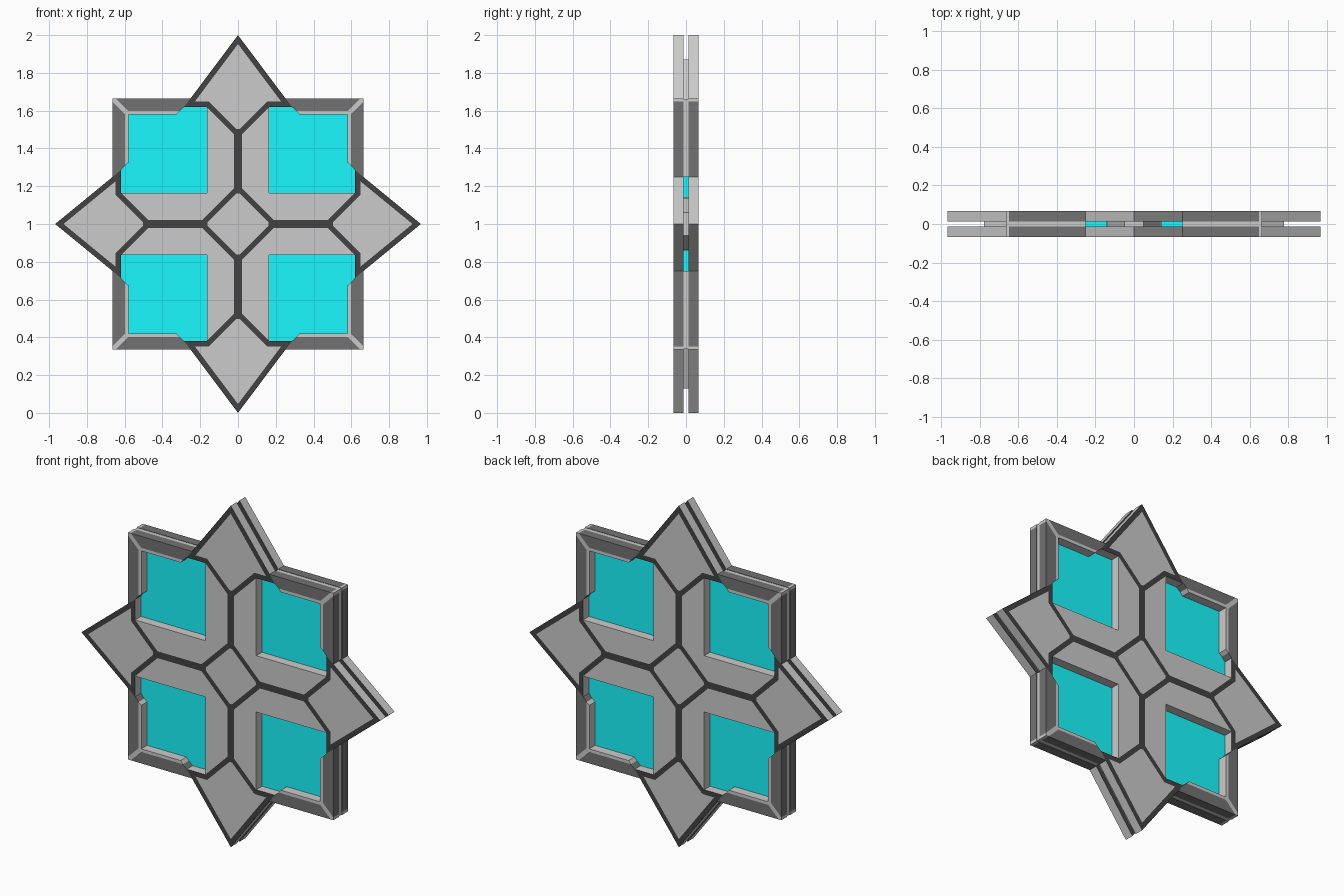
import bpy, bmesh

if "Cube" in bpy.data.objects:
    bpy.data.objects.remove(bpy.data.objects["Cube"])

HALF, GAP, CZ = 0.067, 0.013, 1.0      # plate front depth, middle gap, centre height
TIP_Z, TIP_X = 1.0, 0.968              # reach of the upright and sideways points
S = 0.665                              # half size of the square frame


def material(name, rgb):
    m = bpy.data.materials.new(name)
    m.diffuse_color = (*rgb, 1)
    m.use_nodes = True
    m.node_tree.nodes["Principled BSDF"].inputs["Base Color"].default_value = m.diffuse_color
    return m


grey = material("light_grey", (0.8, 0.8, 0.8))
frame_dark = material("frame_dark", (0.17, 0.17, 0.17))
outline = material("outline_dark", (0.055, 0.055, 0.055))
cyan = material("glass_cyan", (0.01, 0.95, 1.0))
OUTLINE, FRAME, GREY = 0, 1, 2


def swap(pts):
    return [(b, a) for a, b in pts]


def flip(pts, sx, sz):
    return [(x * sx, z * sz) for x, z in pts]


def add_face(bm, pts, mat, y=-HALF):
    f = bm.faces.new([bm.verts.new((x, y, z + CZ)) for x, z in pts])
    f.normal_update()
    if f.normal.y > 0:
        f.normal_flip()
    f.material_index = mat
    return f


def finish(bm, name, mats):
    mesh = bpy.data.meshes.new(name)
    bm.to_mesh(mesh)
    bm.free()
    for m in mats:
        mesh.materials.append(m)
    ob = bpy.data.objects.new(name, mesh)
    bpy.context.collection.objects.link(ob)
    return ob


def solidify(ob, thickness):
    mod = ob.modifiers.new("thickness", 'SOLIDIFY')
    mod.thickness = thickness
    mod.offset = -1
    return mod


def slab(name, polys, mat):
    bm = bmesh.new()
    for p in polys:
        add_face(bm, p, 0, -GAP)
    solidify(finish(bm, name, [mat]), 2 * GAP)


QUADS = [(1, 1), (-1, 1), (1, -1), (-1, -1)]
A, B, C, D = (0.285, 0.62), (0.165, 0.62), (0.02, 0.475), (0.02, 0.19)


def frame_hit(tip):
    # where a point's long edge crosses the frame's outer edge
    return (A[0] * (tip - S) / (tip - A[1]), S)


bm = bmesh.new()
bordered = []

# four star points, outlined by an inset
for tip, turn in ((TIP_Z, False), (TIP_X, True)):
    half = [frame_hit(tip), A, B, C]
    pts = [(0, tip)] + half + [(-x, z) for x, z in reversed(half)]
    if turn:
        pts = swap(pts)
    for s in (1, -1):
        bordered.append(add_face(bm, flip(pts, s, s), GREY))

# centre diamond
E = (D[1], D[0])
bordered.append(add_face(bm, [D, E, (E[0], -E[1]), (D[0], -D[1]), (-D[0], -D[1]),
                              (-E[0], -E[1]), (-E[0], E[1]), (-D[0], D[1])], GREY))

# dark bars joining the diamond to the points
bar = [C, D, (-D[0], D[1]), (-C[0], C[1])]
for s in (1, -1):
    add_face(bm, flip(bar, 1, s), OUTLINE)
    add_face(bm, flip(swap(bar), s, 1), OUTLINE)

# each quarter: inner angle piece, dark outer bands, light mitre and inner lip
inner = [C, B, (0.165, 0.165), B[::-1], C[::-1], E, D]
band = [(0.648, S), (0.581, 0.598), (0.31, 0.598), A]
lip = [(0.31, 0.598), (0.581, 0.598), (0.648, S), (S, S), (S, 0.648), (0.598, 0.581),
       (0.598, 0.31), (0.58, 0.325), (0.58, 0.58), (0.325, 0.58)]
for sx, sz in QUADS:
    add_face(bm, flip(inner, sx, sz), GREY)
    add_face(bm, flip([frame_hit(TIP_Z)] + band, sx, sz), FRAME)
    add_face(bm, flip(swap([frame_hit(TIP_X)] + band), sx, sz), FRAME)
    add_face(bm, flip(lip, sx, sz), GREY)

ring = bmesh.ops.inset_individual(bm, faces=bordered, thickness=0.028, use_even_offset=True)
for f in ring["faces"]:
    f.material_index = OUTLINE
for f in bordered:
    f.material_index = GREY
bmesh.ops.remove_doubles(bm, verts=bm.verts[:], dist=0.0005)

# outline rims turn grey, frame rims stay dark (slot + 2); back plate is mirrored
plate = finish(bm, "star_plates", [outline, frame_dark, grey, frame_dark, grey])
solidify(plate, HALF - GAP).material_offset_rim = 2
mir = plate.modifiers.new("back_plate", 'MIRROR')
mir.use_axis = (False, True, False)
mir.use_clip = False
mir.use_mirror_merge = False

# middle layer: glass panes, corner strips and the cross-shaped core
pane = [(0.14, 0.14), (0.63, 0.14), (0.63, 0.63), (0.14, 0.63)]
slab("glass_panes", [flip(pane, *q) for q in QUADS], cyan)
corner = [(0.251, 0.663), (0.663, 0.663), (0.663, 0.248), (0.63, 0.27), (0.63, 0.63), (0.27, 0.63)]
slab("frame_middle_strip", [flip(corner, *q) for q in QUADS], grey)
w = 0.138
up = [(w, w), (w, 0.64), (0.05, 0.87), (-0.05, 0.87), (-w, 0.64), (-w, w)]
side = [(0.64, w), (0.78, 0.06), (0.78, -0.06), (0.64, -w)]
core = (up + flip(side, -1, 1) + [(-w, -w)] + flip(up, -1, -1)[1:5]
        + [(w, -w)] + side[::-1])
slab("inner_core", [core], grey)
